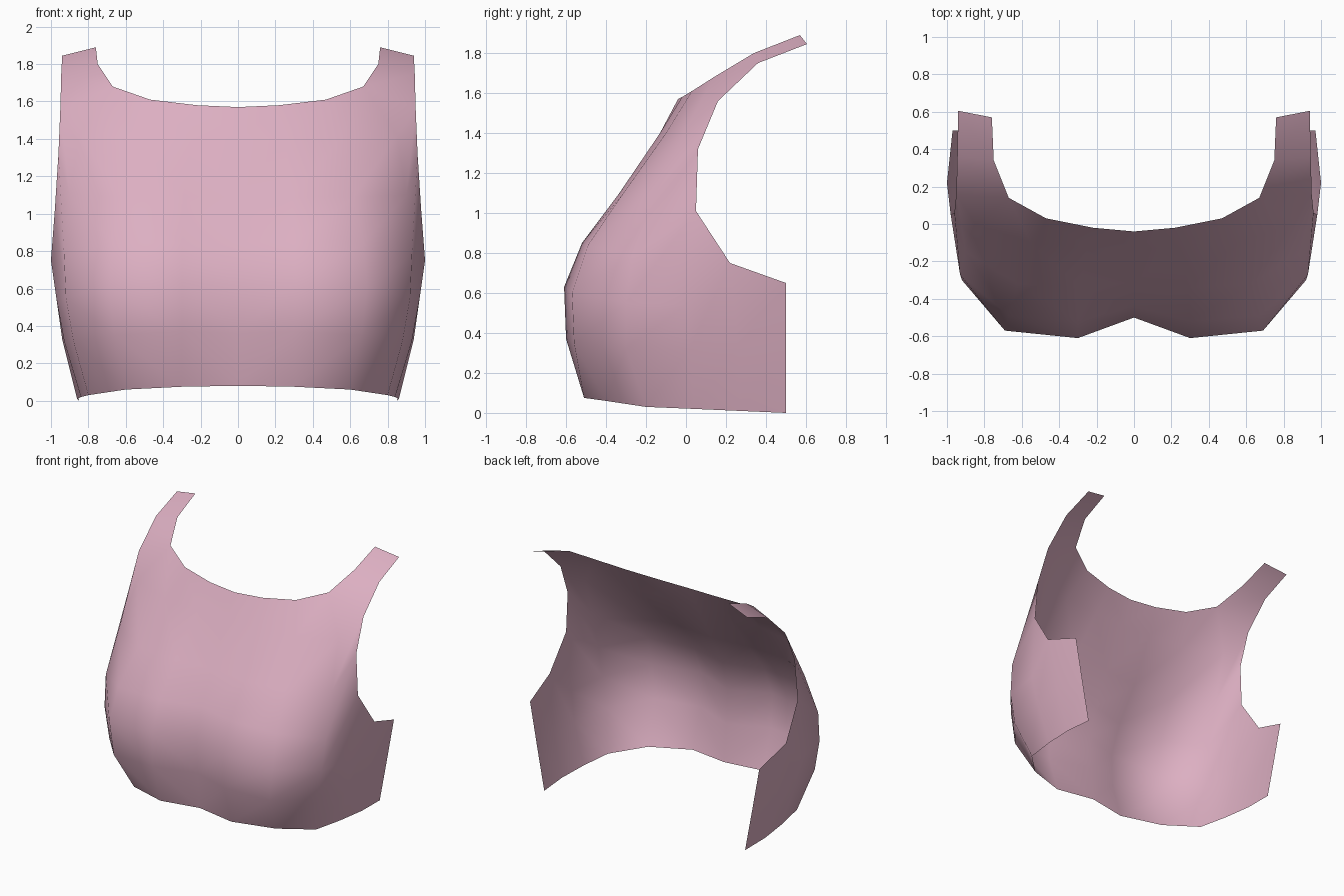
import bpy
import bmesh

# Remove the default object
default_object = bpy.data.objects.get("Cube")
if default_object:
    bpy.data.objects.remove(default_object, do_unlink=True)


def make_material(name, colour):
    material = bpy.data.materials.new(name)
    material.use_nodes = True
    material.diffuse_color = colour
    shader = material.node_tree.nodes["Principled BSDF"]
    shader.inputs["Base Color"].default_value = colour
    shader.inputs["Roughness"].default_value = 0.8
    return material


# Half cross-sections, each running from the centre line round to the side
hem = [(0, -.46, .08), (.3, -.51, .075), (.6, -.4, .06), (.8, -.2, .03),
       (.84, .04, .02), (.86, .27, .01), (.85, .5, 0)]
lower_chest = [(0, -.49, .36), (.3, -.6, .37), (.66, -.56, .35), (.88, -.3, .32),
               (.93, .02, .32), (.94, .26, .33), (.91, .5, .32)]
full_chest = [(0, -.5, .62), (.3, -.61, .63), (.69, -.57, .6), (.92, -.3, .55),
              (.97, 0, .54), (1, .22, .75), (.97, .5, .65)]
upper_chest = [(0, -.44, .85), (.3, -.52, .85), (.67, -.49, .84), (.93, -.27, .78),
               (.98, .05, 1.01)]
armhole_level = [(0, -.31, 1.09), (.29, -.34, 1.09), (.62, -.32, 1.09),
                 (.9, -.15, 1.1), (.96, .06, 1.32)]
collar_level = [(0, -.13, 1.4), (.25, -.13, 1.4), (.55, -.1, 1.4), (.85, 0, 1.42),
                (.95, .16, 1.56)]
neckline = [(0, -.04, 1.57), (.22, -.02, 1.58), (.47, .03, 1.61), (.67, .14, 1.68)]

# Shoulder strap sections beyond the neckline, inner edge then outer edge
strap_middle = [(.75, .34, 1.8), (.945, .36, 1.75)]
strap_end = [(.76, .57, 1.89), (.94, .605, 1.845)]


def stitch(bm, lower, upper):
    """Join two sections with quads, closing a step in length with a triangle."""
    shared = min(len(lower), len(upper))
    for i in range(shared - 1):
        bm.faces.new((lower[i], lower[i + 1], upper[i + 1], upper[i]))
    if len(lower) > shared:
        bm.faces.new((lower[shared - 1], lower[shared], upper[shared - 1]))


def add_section(bm, points):
    return [bm.verts.new(point) for point in points]


# Front panel
bm = bmesh.new()
sections = [add_section(bm, points) for points in (
    hem, lower_chest, full_chest, upper_chest, armhole_level, collar_level, neckline)]
for lower, upper in zip(sections, sections[1:]):
    stitch(bm, lower, upper)

# Shoulder strap continues from the neckline corner and the armhole corner
strap_root = [sections[-1][-1], sections[-2][-1]]
strap = [strap_root] + [add_section(bm, points) for points in (strap_middle, strap_end)]
for lower, upper in zip(strap, strap[1:]):
    stitch(bm, lower, upper)

for face in bm.faces:
    face.smooth = True
mesh = bpy.data.meshes.new("chest_panel")
bm.to_mesh(mesh)
bm.free()
mesh.materials.append(make_material("dusty pink", (.72, .43, .54, 1)))

chest_panel = bpy.data.objects.new("chest_panel", mesh)
bpy.context.collection.objects.link(chest_panel)

# Mirror the half across the centre line
mirror = chest_panel.modifiers.new("mirror_sides", "MIRROR")
mirror.use_axis = (True, False, False)
mirror.use_clip = True
mirror.merge_threshold = 0.001
